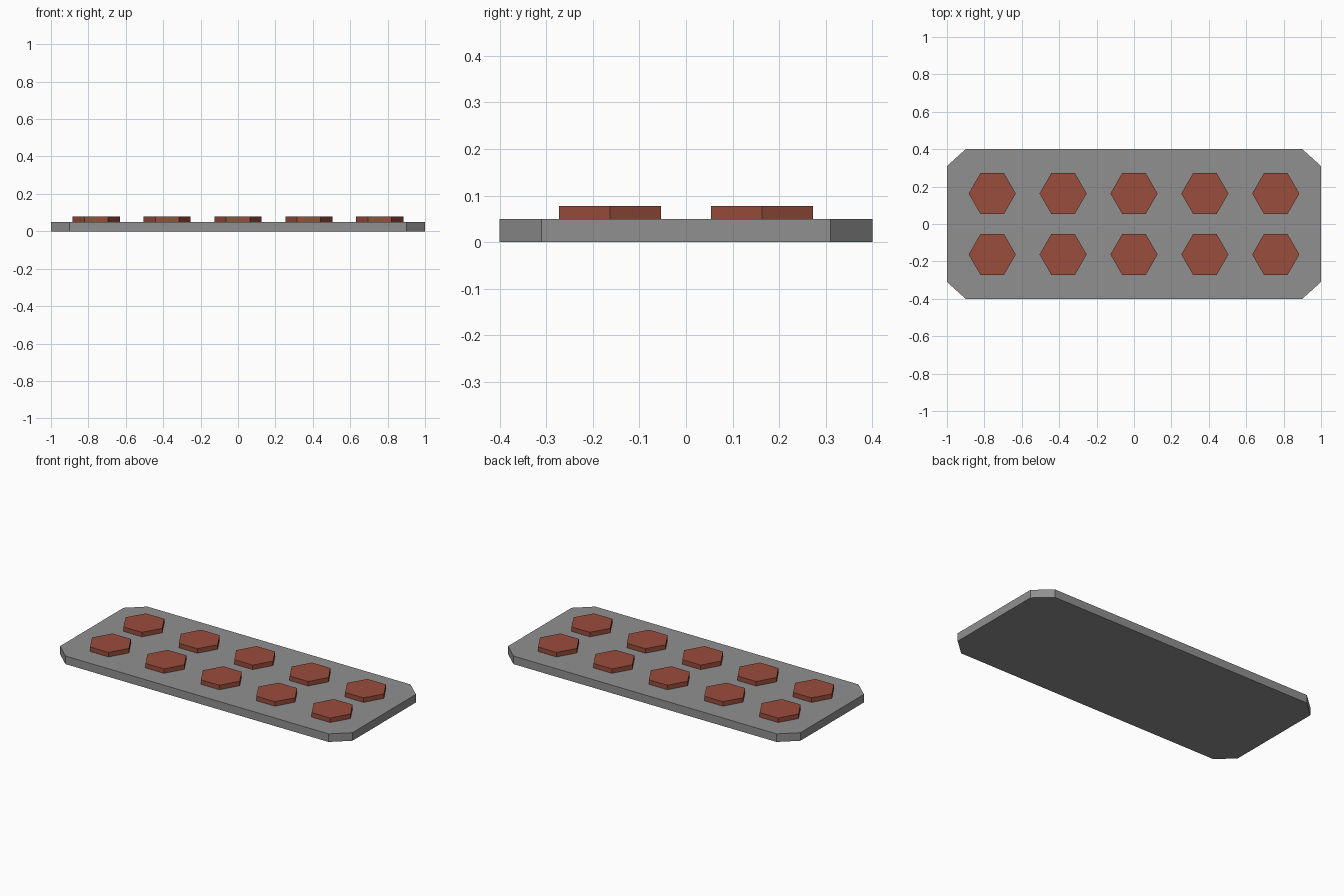
import bpy, bmesh, math

if "Cube" in bpy.data.objects:
    bpy.data.objects.remove(bpy.data.objects["Cube"])


def material(name, rgb):
    m = bpy.data.materials.new(name)
    m.diffuse_color = (*rgb, 1)
    m.use_nodes = True
    m.node_tree.nodes["Principled BSDF"].inputs["Base Color"].default_value = m.diffuse_color
    return m


def prism(name, outline, z0, z1, mat):
    bm = bmesh.new()
    base = bm.faces.new([bm.verts.new((x, y, z0)) for x, y in outline])
    top = bmesh.ops.extrude_face_region(bm, geom=[base], use_keep_orig=True)["geom"]
    for v in top:
        if isinstance(v, bmesh.types.BMVert):
            v.co.z = z1
    bmesh.ops.recalc_face_normals(bm, faces=bm.faces[:])
    me = bpy.data.meshes.new(name)
    bm.to_mesh(me)
    bm.free()
    me.materials.append(mat)
    ob = bpy.data.objects.new(name, me)
    bpy.context.collection.objects.link(ob)
    return ob


grey = material("plate grey", (0.28, 0.28, 0.28))
red = material("brick red", (0.32, 0.075, 0.046))

# Base plate with clipped corners
prism("base_plate", [(-0.9, -0.4), (0.9, -0.4), (1, -0.31), (1, 0.31),
                     (0.9, 0.4), (-0.9, 0.4), (-1, 0.31), (-1, -0.31)], 0, 0.05, grey)

# Two rows of five raised hexagonal pads
R = 0.126
hexagon = [(R * math.cos(i * math.pi / 3), R * math.sin(i * math.pi / 3)) for i in range(6)]
for row, y in enumerate((-0.163, 0.163)):
    for col in range(5):
        pad = prism(f"hex_pad_{row + 1}_{col + 1}", hexagon, 0, 0.028, red)
        pad.location = ((col - 2) * 0.379, y, 0.05)
